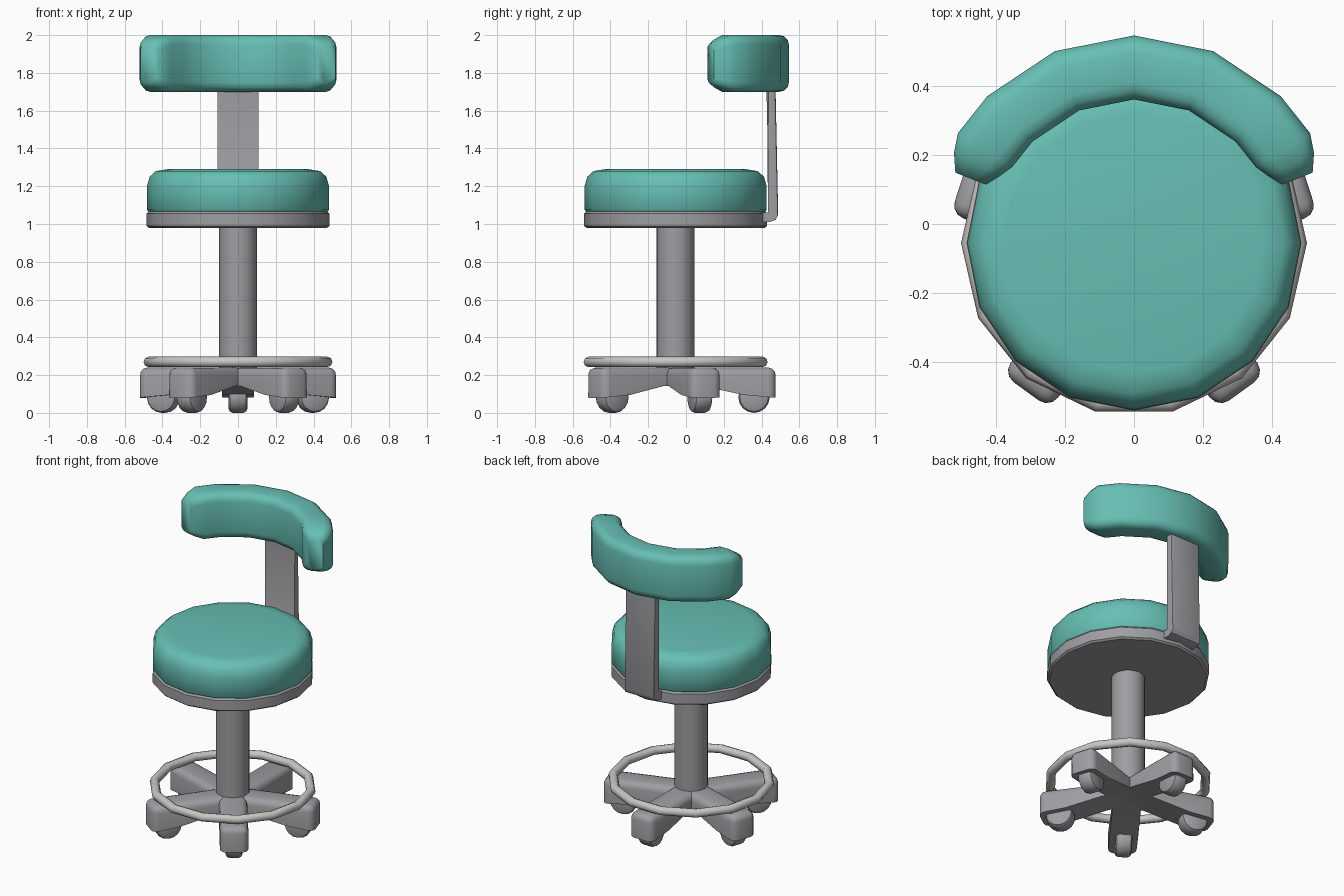
import bpy, bmesh, math
from mathutils import Matrix, Vector

if "Cube" in bpy.data.objects:
    bpy.data.objects.remove(bpy.data.objects["Cube"])

CY = -0.055  # y of the stool's axis


def material(name, col):
    m = bpy.data.materials.new(name)
    m.diffuse_color = (*col, 1)
    m.use_nodes = True
    m.node_tree.nodes["Principled BSDF"].inputs["Base Color"].default_value = m.diffuse_color
    return m


TEAL = material("teal_vinyl", (0.135, 0.52, 0.455))
GREY = material("grey_metal", (0.345, 0.345, 0.365))
LIGHT = material("light_metal", (0.58, 0.57, 0.55))


def finish(bm, name, mat, angle=40):
    bmesh.ops.recalc_face_normals(bm, faces=bm.faces)
    me = bpy.data.meshes.new(name)
    bm.to_mesh(me)
    bm.free()
    me.materials.append(mat)
    ob = bpy.data.objects.new(name, me)
    bpy.context.collection.objects.link(ob)
    bpy.ops.object.select_all(action='DESELECT')
    ob.select_set(True)
    bpy.context.view_layer.objects.active = ob
    bpy.ops.object.shade_smooth_by_angle(angle=math.radians(angle))
    return ob


def skin(bm, loops, closed=False):
    """Bridge equal-length point loops; cap the ends unless closed."""
    rings = [[bm.verts.new(p) for p in l] for l in loops]
    n = len(rings[0])
    pairs = list(zip(rings, rings[1:])) + ([(rings[-1], rings[0])] if closed else [])
    for a, b in pairs:
        for i in range(n):
            j = (i + 1) % n
            bm.faces.new((a[i], a[j], b[j], b[i]))
    if not closed:
        bm.faces.new(rings[0][::-1])
        bm.faces.new(rings[-1])


def circle(r, z, n):
    return [(r * math.cos(2 * math.pi * i / n), CY + r * math.sin(2 * math.pi * i / n), z)
            for i in range(n)]


def lathe(name, profile, n, mat, angle=40):
    bm = bmesh.new()
    skin(bm, [circle(r, z, n) for r, z in profile])
    return finish(bm, name, mat, angle)


# seat cushion, plate below it, and column
lathe("seat_cushion", [(0.47, 1.06), (0.482, 1.075), (0.482, 1.2), (0.468, 1.25),
                       (0.435, 1.28), (0.375, 1.29)], 16, TEAL, 60)
lathe("seat_plate", [(0.472, 0.98), (0.484, 0.99), (0.484, 1.055), (0.472, 1.068)], 16, GREY, 30)
lathe("column", [(0.10, 0.16), (0.10, 1.0)], 20, GREY)

# foot ring
bm = bmesh.new()
loops = []
for i in range(14):
    a = 2 * math.pi * i / 14
    loops.append([((0.472 + 0.028 * math.cos(t)) * math.cos(a),
                   CY + (0.472 + 0.028 * math.cos(t)) * math.sin(a),
                   0.27 + 0.028 * math.sin(t))
                  for t in [2 * math.pi * k / 8 for k in range(8)]])
skin(bm, loops, closed=True)
finish(bm, "foot_ring", LIGHT, 60)

# five legs with casters
for k in range(5):
    place = Matrix.Translation((0, CY, 0)) @ Matrix.Rotation(math.radians(90 + 72 * k), 4, 'Z')
    bm = bmesh.new()
    side = [(0, 0.15), (0.14, 0.142), (0.36, 0.095), (0.53, 0.08), (0.53, 0.24), (0, 0.24)]
    skin(bm, [[(r, y, z) for r, z in side] for y in (-0.085, 0.085)])
    edges = []
    for e in bm.edges:
        a, b = e.verts[0].co, e.verts[1].co
        top = a.z > 0.23 and b.z > 0.23 and max(a.x, b.x) > 0.5
        tip = a.x > 0.5 and b.x > 0.5 and abs(a.z - b.z) > 0.05
        if top or tip:
            edges.append(e)
    bmesh.ops.bevel(bm, geom=edges, offset=0.04, segments=3, profile=0.5, affect='EDGES')
    bm.transform(place)
    finish(bm, f"leg_{k + 1}", GREY)

    # wheel rolling along the leg, with a stem up into the leg
    bm = bmesh.new()
    wheel = [(0.06, -0.05), (0.076, -0.043), (0.083, -0.028), (0.083, 0.028),
             (0.076, 0.043), (0.06, 0.05)]
    skin(bm, [[(0.415 + r * math.cos(t), y, 0.083 + r * math.sin(t))
               for t in [2 * math.pi * i / 16 for i in range(16)]] for r, y in wheel])
    bm.transform(place)
    finish(bm, f"caster_{k + 1}", GREY)

# back support: flat bar bent under the seat
bm = bmesh.new()
bar = [(0.38, 1.01), (0.45, 1.012), (0.475, 1.022), (0.488, 1.05), (0.474, 1.72),
       (0.426, 1.72), (0.442, 1.075), (0.434, 1.062), (0.38, 1.06)]
skin(bm, [[(x, y, z) for y, z in bar] for x in (-0.108, 0.108)])
long_edges = [e for e in bm.edges
              if abs(e.verts[0].co.x - e.verts[1].co.x) < 1e-4 and e.calc_length() > 0.3]
bmesh.ops.bevel(bm, geom=long_edges, offset=0.01, segments=2, profile=0.5, affect='EDGES')
finish(bm, "back_support", GREY)

# curved backrest: rounded section swept around the axis


def section(deg, inset):
    a = math.radians(deg)
    r0, r1, z0, z1 = 0.415 + inset, 0.60 - inset, 1.70 + inset, 2.0 - inset
    b = 0.05 - inset * 0.4
    pts = []
    for cx, cz, start in ((r1 - b, z1 - b, 0), (r0 + b, z1 - b, 90),
                          (r0 + b, z0 + b, 180), (r1 - b, z0 + b, 270)):
        for s in (0, 30, 60, 90):
            t = math.radians(start + s)
            r, z = cx + b * math.cos(t), cz + b * math.sin(t)
            pts.append((r * math.sin(a), CY + r * math.cos(a), z))
    return pts


half = [(22.5, 0), (45, 0), (58, 0), (63.4, 0.018), (68.5, 0.045)]
steps = [(-d, i) for d, i in reversed(half)] + [(0, 0)] + half
bm = bmesh.new()
skin(bm, [section(d, i) for d, i in steps])
finish(bm, "backrest", TEAL, 60)
